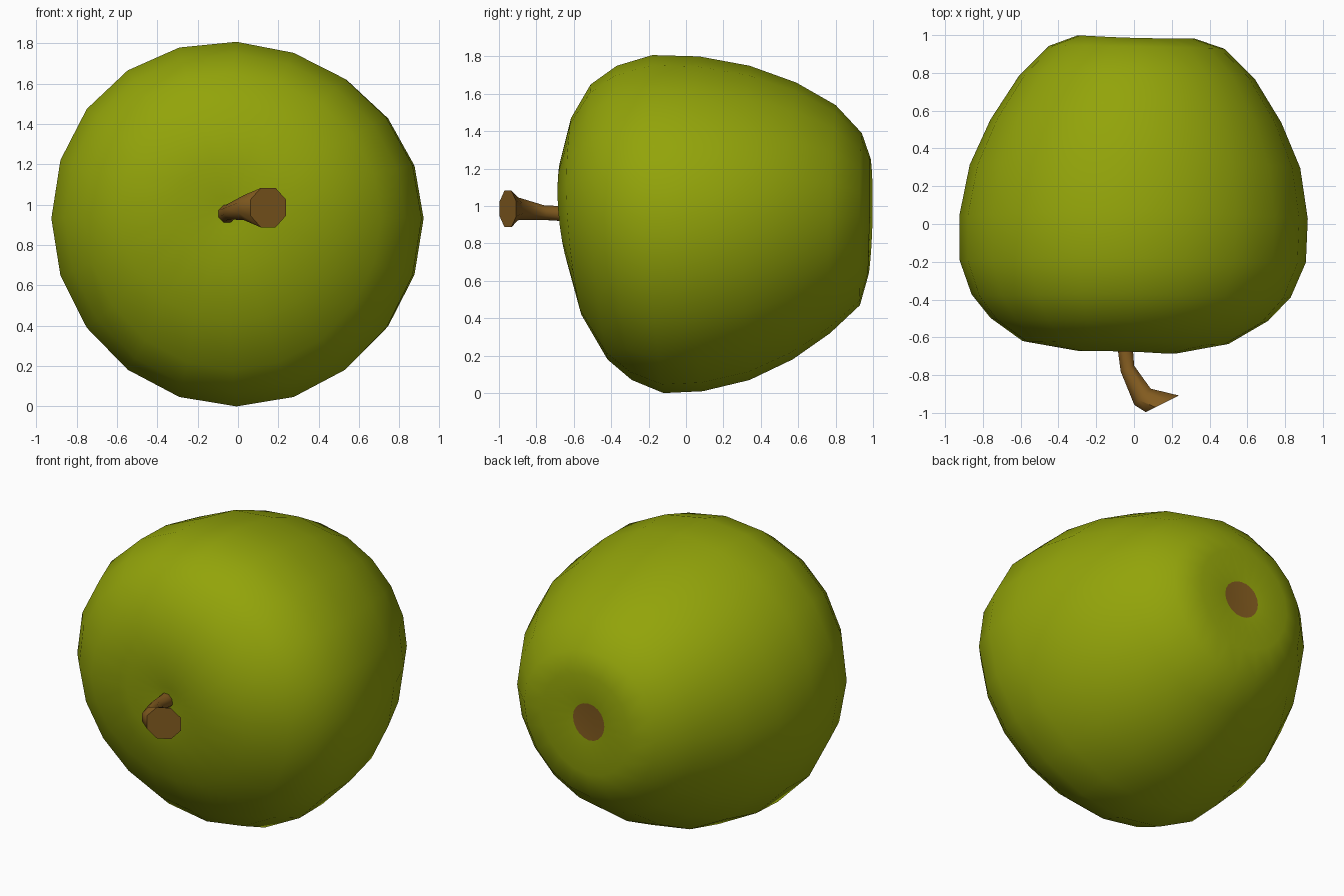
import bpy, bmesh, math
from mathutils import Vector

if "Cube" in bpy.data.objects:
    bpy.data.objects.remove(bpy.data.objects["Cube"])


def material(name, rgb):
    m = bpy.data.materials.new(name)
    m.diffuse_color = (*rgb, 1)
    m.use_nodes = True
    m.node_tree.nodes["Principled BSDF"].inputs["Base Color"].default_value = m.diffuse_color
    return m


green = material("apple green", (0.29, 0.37, 0.003))
brown = material("stem brown", (0.225, 0.105, 0.014))


def loft(name, rings, mats):
    """Skin a list of vertex rings and cap both ends."""
    bm = bmesh.new()
    rows = [[bm.verts.new(p) for p in ring] for ring in rings]
    n = len(rows[0])
    for a, b in zip(rows, rows[1:]):
        for i in range(n):
            j = (i + 1) % n
            bm.faces.new((a[i], a[j], b[j], b[i]))
    bm.faces.new(rows[0])
    end = bm.faces.new(rows[-1])
    end.material_index = len(mats) - 1
    bmesh.ops.recalc_face_normals(bm, faces=bm.faces)
    mesh = bpy.data.meshes.new(name)
    bm.to_mesh(mesh)
    bm.free()
    for m in mats:
        mesh.materials.append(m)
    ob = bpy.data.objects.new(name, mesh)
    bpy.context.collection.objects.link(ob)
    bpy.ops.object.select_all(action='DESELECT')
    ob.select_set(True)
    bpy.context.view_layer.objects.active = ob
    bpy.ops.object.shade_smooth_by_angle(angle=math.radians(50))
    return ob


# Apple body: slightly tilted elliptical rings along y
# (left x, right x, top y, top z, bottom y, bottom z, forward shift of the flanks)
profile = [
    (-0.12, 0.05, -0.645, 1.04, -0.635, 0.88, 0.0),
    (-0.31, 0.23, -0.675, 1.23, -0.635, 0.70, 0.02),
    (-0.59, 0.50, -0.615, 1.47, -0.56, 0.42, 0.04),
    (-0.76, 0.71, -0.51, 1.65, -0.42, 0.18, 0.04),
    (-0.86, 0.83, -0.37, 1.75, -0.29, 0.07, 0.05),
    (-0.925, 0.91, -0.18, 1.807, -0.12, 0.0, 0.045),
    (-0.925, 0.92, 0.07, 1.80, 0.09, 0.01, 0.045),
    (-0.87, 0.88, 0.34, 1.75, 0.34, 0.07, 0.035),
    (-0.76, 0.78, 0.59, 1.66, 0.57, 0.18, 0.035),
    (-0.61, 0.64, 0.80, 1.54, 0.77, 0.32, 0.01),
    (-0.45, 0.48, 0.94, 1.39, 0.93, 0.47, 0.0),
    (-0.30, 0.32, 0.985, 1.26, 0.975, 0.63, -0.01),
    (-0.11, 0.12, 0.962, 1.07, 0.962, 0.84, 0.0),
]
SIDES = 20
rings = []
for xl, xr, yt, zt, yb, zb, fwd in profile:
    ring = []
    for i in range(SIDES):
        a = math.tau * i / SIDES
        c, s = math.cos(a), math.sin(a)
        hz = (zt - zb) / 2
        ring.append(((xl + xr) / 2 + (xr - xl) / 2 * c,
                     (yt + yb) / 2 + (yt - yb) / 2 * s - 0.008 * c - fwd * c * c,
                     (zt + zb) / 2 + hz * (s + 0.03 * c * c - 0.05 * c * max(s, 0))))
    rings.append(ring)
loft("apple_body", rings, [green, brown])  # brown end face = blossom end

# Stem: bent, flaring tube (x, y, z, radius, normal x, normal y)
path = [
    (-0.06, -0.60, 0.95, 0.05, 0.0, -1.0),
    (-0.045, -0.67, 0.96, 0.043, 0.1, -1.0),
    (-0.035, -0.765, 0.965, 0.042, 0.4, -0.92),
    (0.045, -0.915, 0.985, 0.066, 0.7, -0.7),
    (0.15, -0.952, 0.985, 0.106, 0.45, -0.89),
]
tube = []
for x, y, z, r, nx, ny in path:
    side = Vector((-ny, nx, 0)).normalized()
    tube.append([Vector((x, y, z)) + r * (side * math.cos(a) + Vector((0, 0, math.sin(a))))
                 for a in (math.tau * (i + 0.5) / 8 for i in range(8))])
loft("stem", tube, [brown])
